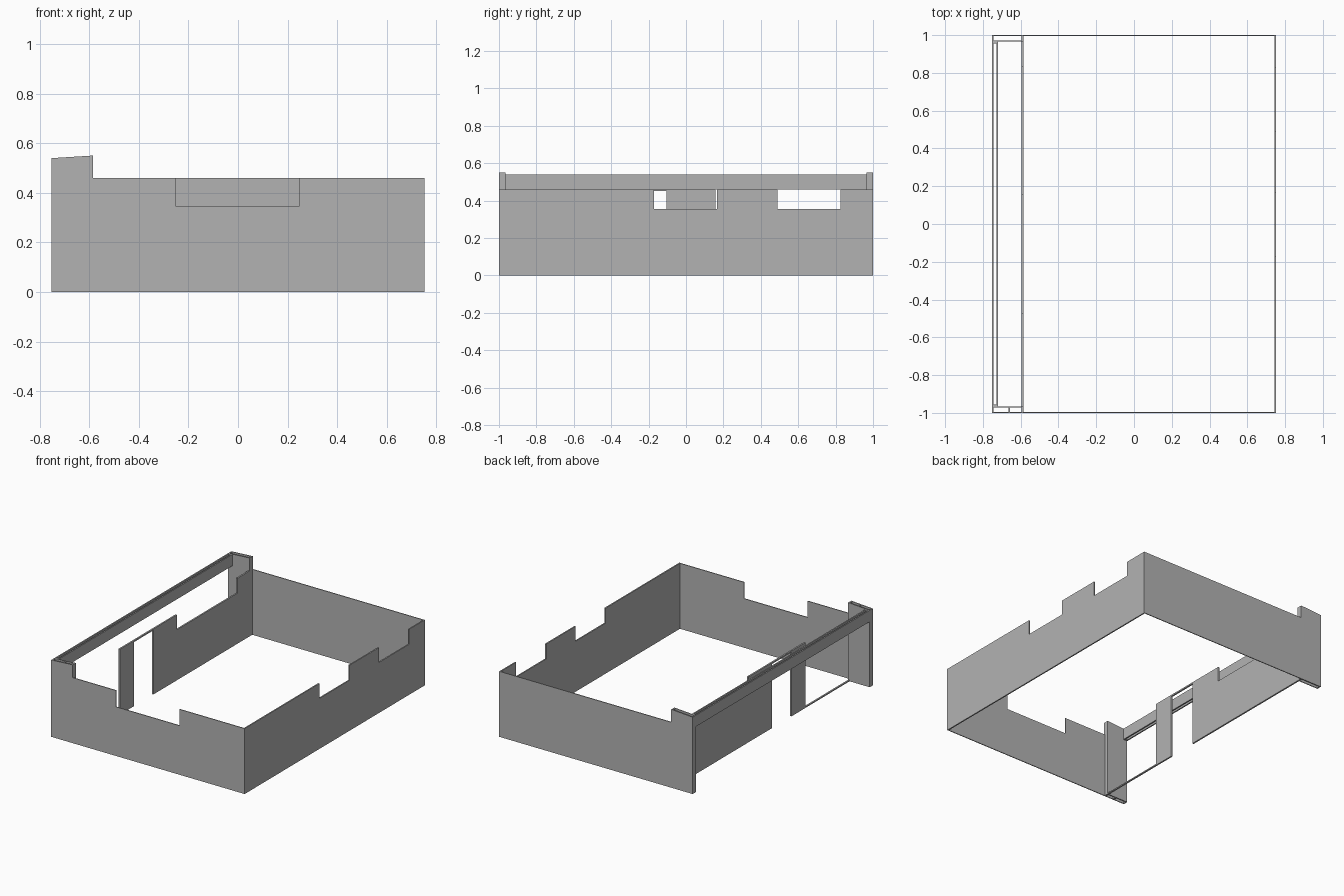
import bpy, bmesh
from mathutils import Vector

cube = bpy.data.objects.get("Cube")
if cube:
    bpy.data.objects.remove(cube, do_unlink=True)

grey = bpy.data.materials.new("wall grey")
grey.use_nodes = True
grey.diffuse_color = (0.45, 0.45, 0.45, 1)
grey.node_tree.nodes["Principled BSDF"].inputs["Base Color"].default_value = grey.diffuse_color

W, L, H = 0.752, 1.0, 0.46      # half width, half length, wall height
INNER = -0.585                  # room-side limit of the porch
PIER = 0.965                    # room-side limit of the piers


def panel(name, axis, start, thick, outline):
    """Extrude a (horizontal, z) outline along the x or y axis."""
    bm = bmesh.new()
    if axis == "x":
        points, step = [(start, h, z) for h, z in outline], Vector((thick, 0, 0))
    else:
        points, step = [(h, start, z) for h, z in outline], Vector((0, thick, 0))
    face = bm.faces.new([bm.verts.new(p) for p in points])
    new = bmesh.ops.extrude_face_region(bm, geom=[face], use_keep_orig=True)["geom"]
    bmesh.ops.translate(bm, vec=step, verts=[v for v in new if isinstance(v, bmesh.types.BMVert)])
    bmesh.ops.recalc_face_normals(bm, faces=bm.faces)
    mesh = bpy.data.meshes.new(name)
    bm.to_mesh(mesh)
    bm.free()
    mesh.materials.append(grey)
    obj = bpy.data.objects.new(name, mesh)
    bpy.context.collection.objects.link(obj)
    return obj


def rect(a, b, low, high):
    return [(a, low), (b, low), (b, high), (a, high)]


def notch(a, b, low):
    """Window cut-out along a wall top, walked from a to b."""
    return [(a, H), (a, low), (b, low), (b, H)]


# Long end walls, raised where they meet the porch
base = [(-W, 0), (W, 0), (W, H)]
raised = [(-0.59, H), (-0.59, 0.55), (-W, 0.54)]
panel("front_wall", "y", -L, 0.006, base + notch(0.245, -0.25, 0.345) + raised)
panel("back_wall", "y", L, -0.006, base + raised)

# Side wall with two window cut-outs
panel("left_wall", "x", W, -0.009,
      [(-L, 0), (L, 0), (L, H)] + notch(0.825, 0.49, 0.355)
      + notch(0.165, -0.17, 0.355) + [(-L, H)])

# Wall behind the porch: sill, post, doorway with header, window cut-out
panel("porch_wall", "x", INNER, -0.011,
      [(-PIER, 0), (-0.32, 0), (-0.32, 0.45), (-0.105, 0.45), (-0.105, 0),
       (PIER, 0), (PIER, H)] + notch(0.83, 0.157, 0.355)
      + [(-0.475, H), (-0.475, 0.008), (-PIER, 0.008)])

# Hollow piers at both ends of the porch
for side, label in ((-1, "front"), (1, "back")):
    panel(label + "_pier_face", "y", side * PIER, side * 0.006,
          [(-W, 0), (-0.59, 0), (-0.59, 0.55), (-W, 0.54)])
    panel(label + "_pier_outer_end", "x", -W, 0.009, rect(side * L, side * PIER, 0, 0.54))
    panel(label + "_pier_inner_end", "x", INNER, -0.011, rect(side * L, side * PIER, 0, 0.55))
panel("front_pier_stud", "x", -0.664, 0.008, rect(-L, -PIER, 0, 0.545))

# Hollow beam over the porch opening
panel("beam_outer_board", "x", -W, 0.009, rect(-PIER, PIER, H, 0.54))
panel("beam_inner_board", "x", -0.728, 0.009, rect(-PIER, PIER, H, 0.54))
for side, label in ((-1, "front"), (1, "back")):
    panel(label + "_beam_end", "y", side * 0.955, side * 0.01, rect(-W, -0.719, H, 0.54))
